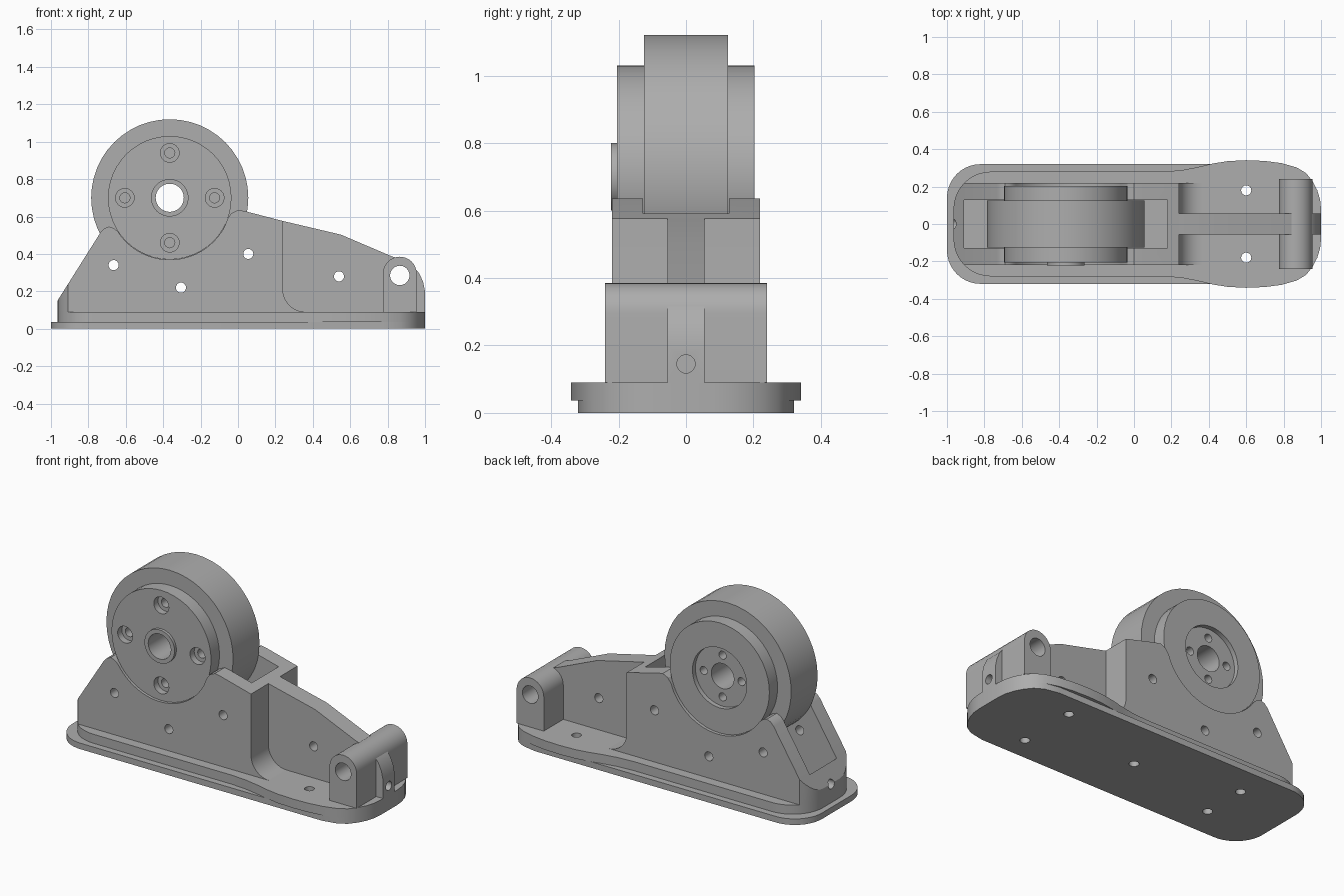
import bpy, bmesh
from math import sin, cos, pi, radians
from mathutils import Matrix, Vector

if "Cube" in bpy.data.objects:
    bpy.data.objects.remove(bpy.data.objects["Cube"])

grey = bpy.data.materials.new("plain_grey")
grey.use_nodes = True
grey.diffuse_color = (0.42, 0.42, 0.42, 1)
grey.node_tree.nodes["Principled BSDF"].inputs["Base Color"].default_value = (0.42, 0.42, 0.42, 1)


def finish(bm, name):
    bmesh.ops.recalc_face_normals(bm, faces=bm.faces)
    mesh = bpy.data.meshes.new(name)
    bm.to_mesh(mesh)
    bm.free()
    mesh.materials.append(grey)
    obj = bpy.data.objects.new(name, mesh)
    bpy.context.collection.objects.link(obj)
    return obj


def prism(name, pts, axis, lo, hi):
    """Extrude a 2D outline along y (x-z outline) or z (x-y outline)."""
    bm = bmesh.new()
    place = (lambda a, b: (a, lo, b)) if axis == "y" else (lambda a, b: (a, b, lo))
    face = bm.faces.new([bm.verts.new(place(*p)) for p in pts])
    top = bmesh.ops.extrude_face_region(bm, geom=[face])["geom"]
    step = Vector((0, hi - lo, 0)) if axis == "y" else Vector((0, 0, hi - lo))
    bmesh.ops.translate(bm, vec=step, verts=[v for v in top if isinstance(v, bmesh.types.BMVert)])
    return finish(bm, name)


def arc(cx, cy, r, start, end, n=10):
    angles = [radians(start + (end - start) * i / n) for i in range(n + 1)]
    return [(cx + r * cos(a), cy + r * sin(a)) for a in angles]


def boolean(obj, cutter, mode="DIFFERENCE"):
    mod = obj.modifiers.new(mode, "BOOLEAN")
    mod.operation, mod.object, mod.solver = mode, cutter, "EXACT"
    bpy.context.view_layer.objects.active = obj
    bpy.ops.object.modifier_apply(modifier=mod.name)
    bpy.data.objects.remove(cutter)


def drill(obj, centre, r, length, axis):
    """Cut a round hole centred on a point, running along an axis."""
    turn = {"x": Matrix.Rotation(pi / 2, 4, "Y"), "y": Matrix.Rotation(pi / 2, 4, "X"),
            "z": Matrix.Identity(4)}[axis]
    bm = bmesh.new()
    bmesh.ops.create_cone(bm, cap_ends=True, segments=24, radius1=r, radius2=r, depth=length,
                          matrix=Matrix.Translation(centre) @ turn)
    boolean(obj, finish(bm, "hole_cutter"))


def mirrored(half):
    """Complete an outline given its +y half, running left to right."""
    return half + [(x, -y) for x, y in reversed(half)]


# Base: lower flange and the upper plate that swells at the right end
nose = [(0.87, 0.302), (0.92, 0.272), (0.955, 0.228), (0.98, 0.18), (0.995, 0.13), (1.0, 0.08)]
flange_outline = mirrored(arc(-0.82, 0.14, 0.18, 180, 90) + [(0.78, 0.32)] + nose)
plate_outline = mirrored(arc(-0.765, 0.08, 0.2, 180, 90) +
                         [(0.15, 0.28), (0.25, 0.287), (0.34, 0.304), (0.42, 0.323), (0.5, 0.336),
                          (0.6, 0.341), (0.7, 0.337), (0.79, 0.325)] + nose)
flange = prism("base_flange", flange_outline, "z", 0, 0.036)
plate = prism("base_plate", plate_outline, "z", 0.036, 0.09)
for part in (flange, plate):
    for x, y in ((0.6, 0.18), (-0.62, 0.135), (0, 0)):
        for side in {y, -y}:
            drill(part, (x, side, 0.04), 0.027, 0.098 if x < 0 else 0.2, "z")

# Housing: side profile with a round saddle for the hub and a curved foot
WX, WZ = -0.365, 0.70
profile = ([(-1.0, 0.09), (-1.0, 0.0945), (-0.735, 0.515), (-0.715, 0.536), (-0.69, 0.546), (-0.665, 0.538)]
           + arc(WX, WZ, 0.331, 213, 333, 32)
           + [(-0.057, 0.585), (-0.035, 0.618), (0, 0.635), (0.04, 0.628), (0.24, 0.576)]
           + arc(0.36, 0.21, 0.12, 180, 270))
housing = prism("housing", profile, "y", -0.22, 0.22)
boolean(housing, prism("rounder", plate_outline, "z", 0, 1), "INTERSECT")
boolean(housing, prism("slot", [(-0.91, 0.05), (0.18, 0.05), (0.18, 1), (-0.91, 1)], "y", -0.127, 0.127))
for x, z in ((-0.665, 0.34), (-0.305, 0.22), (0.055, 0.40)):
    drill(housing, (x, 0, z), 0.027, 1, "y")
drill(housing, (-0.95, 0, 0.145), 0.027, 0.2, "x")

# Centre rib running out to the right end
rib = prism("centre_rib", [(0.24, 0.09), (0.24, 0.576), (0.55, 0.503), (0.82, 0.388), (0.87, 0.372),
                           (0.93, 0.343), (0.97, 0.295), (0.99, 0.25), (1.0, 0.2), (1.0, 0.09)],
            "y", -0.055, 0.055)
drill(rib, (0.54, 0, 0.28), 0.027, 1, "y")
drill(rib, (0.98, 0, 0.145), 0.027, 0.12, "x")

# Cross lug with pivot hole
lug = prism("pivot_lug", [(0.775, 0.09)] + arc(0.865, 0.295, 0.09, 180, 0, 16) + [(0.955, 0.09)],
            "y", -0.24, 0.24)
for part in (rib, lug):
    drill(part, (0.865, 0, 0.285), 0.052, 1, "y")

# Wheel with stepped hubs, front collar and rear recess, turned about its axle
section = [(0.075, -0.222), (0.1, -0.222), (0.1, -0.205), (0.33, -0.205), (0.33, -0.125), (0.42, -0.125),
           (0.42, 0.125), (0.33, 0.125), (0.33, 0.203), (0.18, 0.203), (0.18, 0.175), (0.075, 0.175)]
bm = bmesh.new()
ring = [bm.verts.new((WX + r, y, WZ)) for r, y in section]
edges = [bm.edges.new((ring[i - 1], ring[i])) for i in range(len(ring))]
bmesh.ops.spin(bm, geom=ring + edges, cent=(WX, 0, WZ), axis=(0, 1, 0), angle=2 * pi, steps=48, use_merge=True)
bmesh.ops.remove_doubles(bm, verts=bm.verts, dist=0.0005)
wheel = finish(bm, "wheel")
for k in range(4):
    c, s = cos(k * pi / 2), sin(k * pi / 2)
    outer = (WX + 0.24 * c, -0.205, WZ + 0.24 * s)
    drill(wheel, outer, 0.05, 0.08, "y")
    drill(wheel, outer, 0.027, 0.25, "y")
    drill(wheel, (WX + 0.125 * c, 0.175, WZ + 0.125 * s), 0.024, 0.15, "y")

# Smooth curved faces, keeping hard edges
bpy.ops.object.select_all(action="DESELECT")
for part in (flange, plate, housing, rib, lug, wheel):
    part.select_set(True)
bpy.context.view_layer.objects.active = wheel
bpy.ops.object.shade_smooth_by_angle(angle=radians(30))
